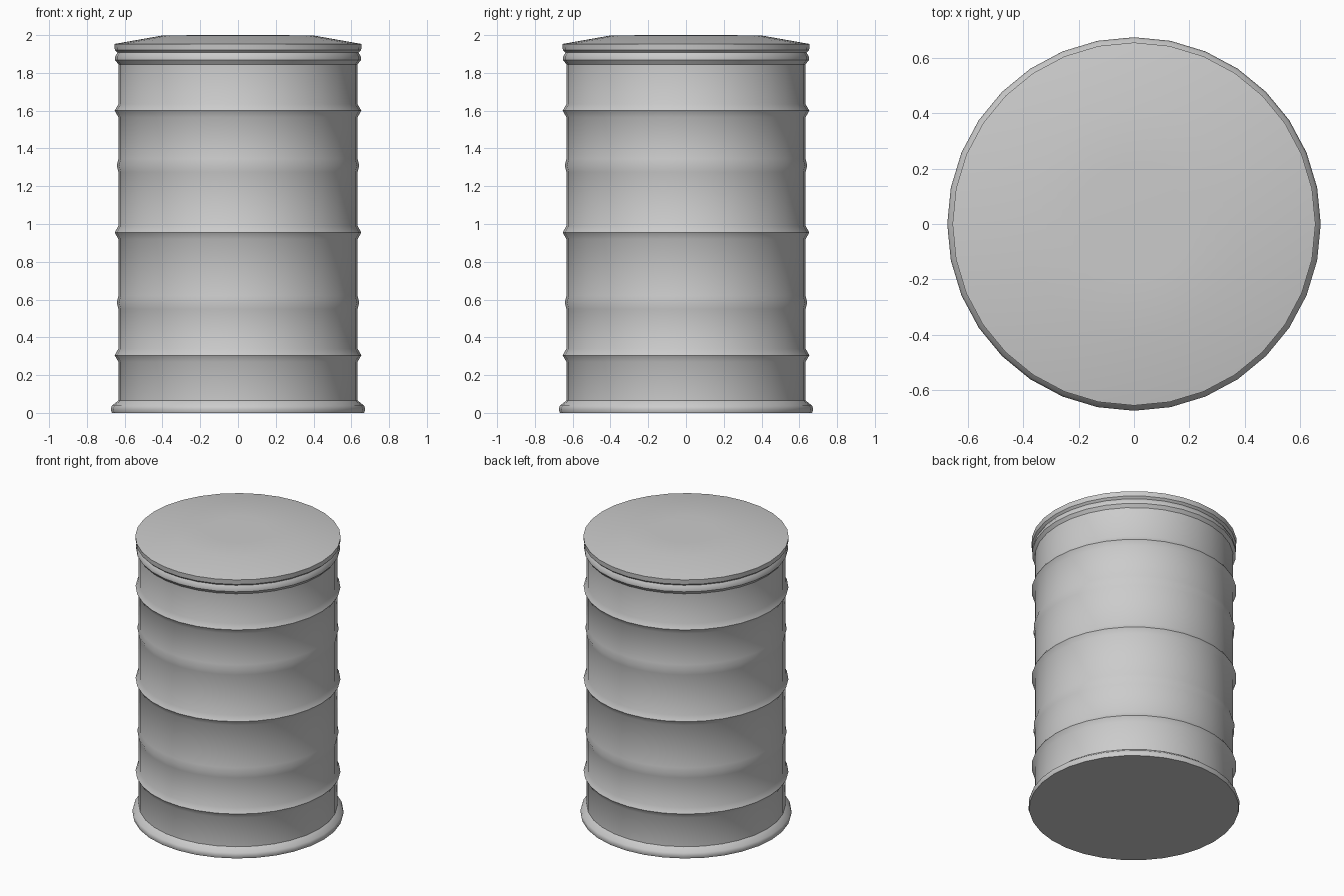
import bpy, bmesh, math

if "Cube" in bpy.data.objects:
    bpy.data.objects.remove(bpy.data.objects["Cube"])

SIDES = 32

def lathe(name, profile):
    """Revolve an (r, z) profile, listed bottom to top, and cap both ends."""
    bm = bmesh.new()
    rings = []
    for r, z in profile:
        rings.append([bm.verts.new((r * math.cos(2 * math.pi * i / SIDES),
                                    r * math.sin(2 * math.pi * i / SIDES), z))
                      for i in range(SIDES)])
    for a, b in zip(rings, rings[1:]):
        for i in range(SIDES):
            j = (i + 1) % SIDES
            bm.faces.new((a[i], a[j], b[j], b[i]))
    bm.faces.new(rings[0][::-1])
    bm.faces.new(rings[-1])
    mesh = bpy.data.meshes.new(name)
    bm.to_mesh(mesh)
    bm.free()
    ob = bpy.data.objects.new(name, mesh)
    bpy.context.collection.objects.link(ob)
    bpy.ops.object.select_all(action='DESELECT')
    ob.select_set(True)
    bpy.context.view_layer.objects.active = ob
    bpy.ops.object.shade_smooth_by_angle(angle=math.radians(35))
    return ob

R = 0.633

# Barrel wall: flared foot, five pressed ribs, rolled collar
wall = [(0.668, 0.0), (0.674, 0.018), (0.668, 0.038), (R, 0.066)]
for z, peak, h in [(0.305, 0.653, 0.035), (0.585, 0.642, 0.035),
                   (0.955, 0.653, 0.035), (1.31, 0.642, 0.035),
                   (1.6, 0.653, 0.035)]:
    wall += [(R, z - h), (peak, z), (R, z + h)]
wall += [(R, 1.845), (0.65, 1.867), (0.65, 1.887), (0.638, 1.907)]
lathe("barrel_body", wall)

# Slightly domed lid with a lip
lathe("barrel_lid", [(0.638, 1.907), (0.652, 1.92), (0.655, 1.953),
                     (0.4, 1.998), (0.2, 2.0)])
